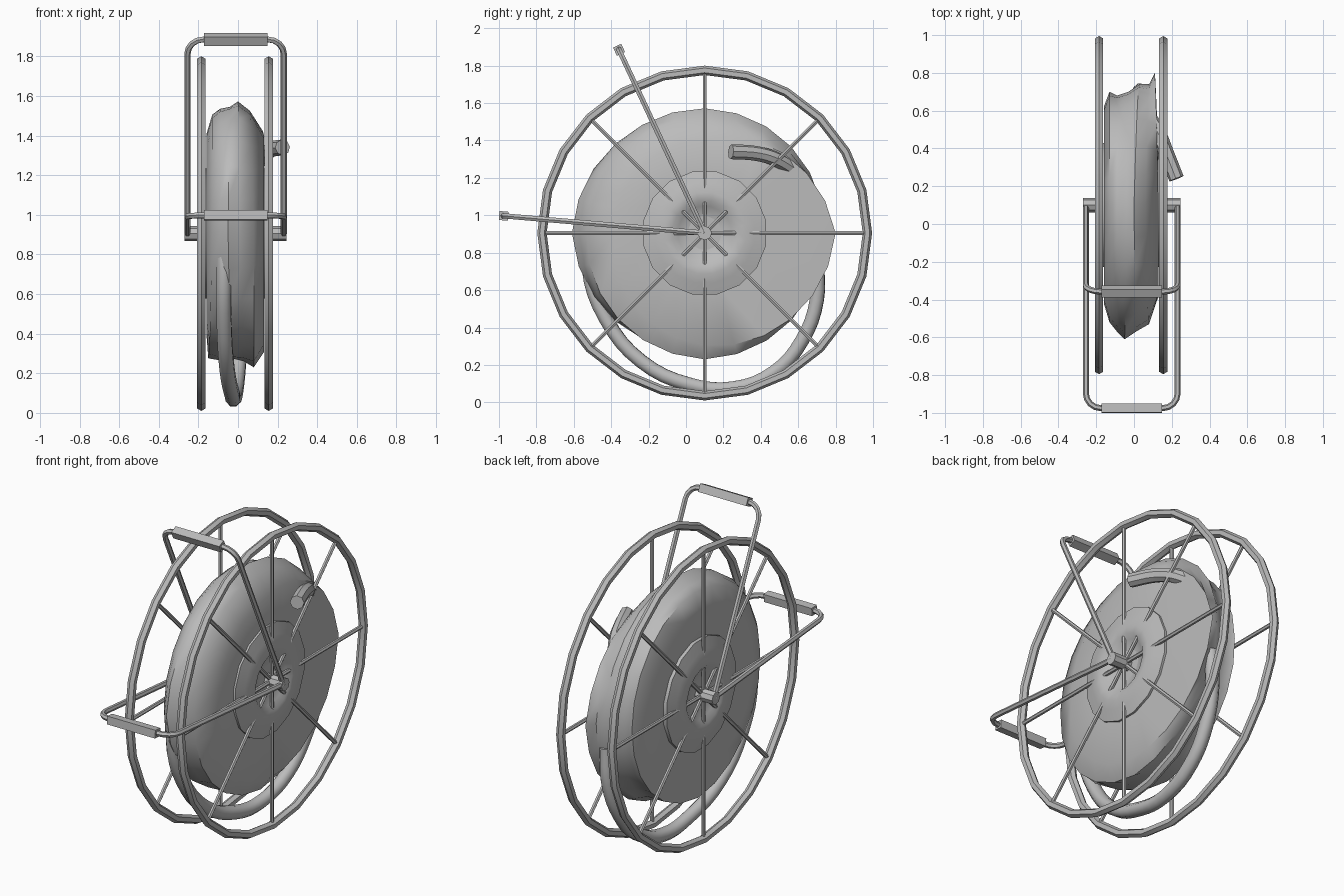
import bpy, bmesh
from math import sin, cos, pi, radians
from mathutils import Vector

if "Cube" in bpy.data.objects:
    bpy.data.objects.remove(bpy.data.objects["Cube"])

CY, CZ = 0.1, 0.905          # axle position
RIM_X = (-0.185, 0.155)      # the two wheel planes
MID = -0.012                 # middle of the handles

grey = bpy.data.materials.new("grey metal")
grey.use_nodes = True
grey.diffuse_color = (0.5, 0.5, 0.5, 1)
grey.node_tree.nodes["Principled BSDF"].inputs["Base Color"].default_value = (0.5, 0.5, 0.5, 1)


def finish(obj, name, angle=40):
    obj.name = name
    obj.data.materials.clear()
    obj.data.materials.append(grey)
    bpy.ops.object.select_all(action='DESELECT')
    obj.select_set(True)
    bpy.context.view_layer.objects.active = obj
    bpy.ops.object.shade_smooth_by_angle(angle=radians(angle))
    return obj


def tube(name, points, radius, sides=6, smooth=False, angle=40):
    """Sweep a round section along a path and turn it into a mesh."""
    curve = bpy.data.curves.new(name, 'CURVE')
    curve.dimensions = '3D'
    curve.bevel_depth = radius
    curve.bevel_resolution = (sides - 4) // 2
    curve.use_fill_caps = True
    curve.resolution_u = 4
    if smooth:
        spline = curve.splines.new('BEZIER')
        spline.bezier_points.add(len(points) - 1)
        for bp, p in zip(spline.bezier_points, points):
            bp.co = p
            bp.handle_left_type = bp.handle_right_type = 'AUTO'
    else:
        spline = curve.splines.new('POLY')
        spline.points.add(len(points) - 1)
        for sp, p in zip(spline.points, points):
            sp.co = (*p, 1)
    obj = bpy.data.objects.new(name, curve)
    bpy.context.collection.objects.link(obj)
    bpy.ops.object.select_all(action='DESELECT')
    obj.select_set(True)
    bpy.context.view_layer.objects.active = obj
    bpy.ops.object.convert(target='MESH')
    return finish(bpy.context.object, name, angle)


def polar(x, r, a):
    """Point at radius r around the axle; a = 0 is up, growing to the back."""
    return Vector((x, CY + r * sin(a), CZ + r * cos(a)))


def skin(name, sections, angle=40):
    """Close a ring of matching cross-sections that share an axis."""
    bm = bmesh.new()
    rows = [[bm.verts.new(p) for p in s] for s in sections]
    n = len(rows)
    for i in range(n):
        a, b = rows[i], rows[(i + 1) % n]
        for j in range(len(a) - 1):
            bm.faces.new((a[j], a[j + 1], b[j + 1], b[j]))
    bm.faces.new([r[0] for r in rows])
    bm.faces.new([r[-1] for r in rows])
    bmesh.ops.recalc_face_normals(bm, faces=bm.faces)
    mesh = bpy.data.meshes.new(name)
    bm.to_mesh(mesh)
    bm.free()
    obj = bpy.data.objects.new(name, mesh)
    bpy.context.collection.objects.link(obj)
    return finish(obj, name, angle)


# Wheels: rim and eight spokes each
for side, x in zip(("right", "left"), RIM_X):
    bpy.ops.mesh.primitive_torus_add(
        location=(x, CY, CZ), rotation=(0, pi / 2, 0), major_segments=24,
        minor_segments=6, major_radius=0.87, minor_radius=0.025)
    finish(bpy.context.object, side + "_rim", 30)
    for k in range(8):
        a = k * pi / 4
        tube(f"{side}_spoke_{k + 1}", [polar(x, 0.02, a), polar(x, 0.87, a)], 0.012)

# Wound hose: a lumpy roll, its section blended between four directions
top = [(-.15, .3), (-.16, .5), (-.13, .6), (-.09, .63), (-.04, .64), (0, .667), (.06, .62), (.13, .5), (.13, .3)]
back = [(-.15, .3), (-.16, .52), (-.13, .6), (-.09, .58), (-.03, .6), (.03, .64), (.08, .64), (.11, .7), (.13, .3)]
bottom = [(-.15, .3), (-.16, .5), (-.15, .63), (-.09, .64), (-.03, .63), (.03, .645), (.08, .675), (.13, .6), (.13, .3)]
front = [(-.15, .3), (-.16, .52), (-.13, .62), (-.09, .67), (-.05, .71), (.01, .67), (.08, .63), (.13, .48), (.13, .3)]
keys = [top, back, bottom, front]
sections = []
for i in range(24):
    k, t = divmod(i / 6, 1)
    k = int(k)
    s = [Vector(p).lerp(Vector(q), t) for p, q in zip(keys[k], keys[(k + 1) % 4])]
    sections.append([polar(p[0], p[1], i * pi / 12) for p in s])
skin("wound_hose", sections, 45)

# Drum: raised discs with a rounded ring and a dished centre on both sides
half = [(.125, .05), (.13, .09), (.147, .145), (.168, .175), (.172, .22), (.16, .27), (.142, .335), (.11, .335)]
profile = half + [(-.03 - x, r) for x, r in reversed(half)]
skin("drum", [[polar(x, r, (i + .5) * pi / 8) for x, r in profile] for i in range(16)], 35)

# Axle through the whole reel
tube("axle", [(MID - 0.258, CY, CZ), (MID + 0.258, CY, CZ)], 0.038, 8)

# Loose loop of hose hanging under the roll
loop = [(-.06, -.5, .92), (-.07, -.52, .72), (-.07, -.43, .45), (-.055, -.24, .22), (-.03, .02, .095),
        (-.02, .25, .075), (-.005, .47, .16), (.01, .62, .33), (.03, .7, .55), (.04, .7, .76)]
tube("loose_hose_loop", loop, 0.04, 8, True, 50)

# Free hose end sticking out of the roll
tube("hose_end", [(.07, .58, 1.24), (.13, .48, 1.3), (.17, .38, 1.33), (.225, .24, 1.34)], 0.04, 8, True)

# Two bent handles with square grips, pivoting on the axle
HALF_W, BEND = 0.243, 0.08
for name, end in (("upper", (-0.358, 1.885)), ("lower", (-0.975, 0.997))):
    axis = Vector((0, end[0] - CY, end[1] - CZ))
    length = axis.length
    axis.normalize()
    corner = [(HALF_W - BEND + BEND * cos(a), length - BEND + BEND * sin(a))
              for a in (j * pi / 8 for j in range(5))]
    outline = [(HALF_W, 0)] + corner
    outline += [(-w, d) for w, d in reversed(outline)]
    hub = Vector((MID, CY, CZ))
    tube(name + "_handle", [hub + Vector((w, 0, 0)) + axis * d for w, d in outline], 0.016, 6)
    bpy.ops.mesh.primitive_cube_add(size=1, location=hub + axis * length)
    grip = bpy.context.object
    grip.scale = (0.32, 0.048, 0.048)
    grip.rotation_euler = axis.to_track_quat('Z', 'X').to_euler()
    grip.rotation_euler = (Vector((0, 0, 1)).rotation_difference(axis)).to_euler()
    finish(grip, name + "_grip", 40)
